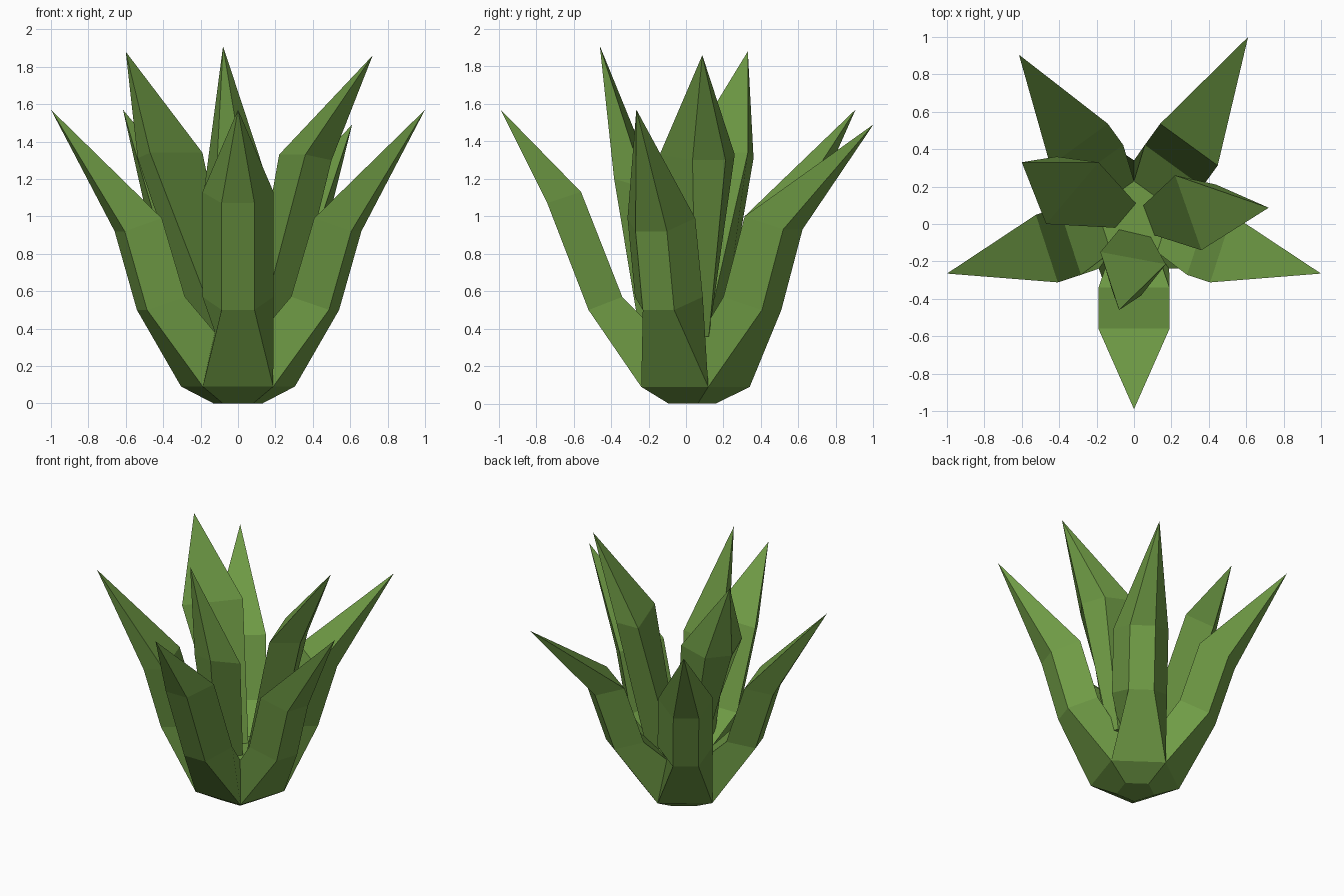
import bpy, bmesh, math
from mathutils import Vector

if "Cube" in bpy.data.objects:
    bpy.data.objects.remove(bpy.data.objects["Cube"])

CY = 0.02  # rosette centre in y

green = bpy.data.materials.new("leaf_green")
green.diffuse_color = (0.16, 0.33, 0.06, 1)
green.use_nodes = True
green.node_tree.nodes["Principled BSDF"].inputs["Base Color"].default_value = green.diffuse_color


def finish(bm, name):
    bmesh.ops.remove_doubles(bm, verts=bm.verts, dist=0.0005)
    bmesh.ops.recalc_face_normals(bm, faces=bm.faces)
    mesh = bpy.data.meshes.new(name)
    bm.to_mesh(mesh)
    bm.free()
    mesh.materials.append(green)
    bpy.context.collection.objects.link(bpy.data.objects.new(name, mesh))


def bridge(bm, a, b):
    for i in range(4):
        bm.faces.new((a[i], a[(i + 1) % 4], b[(i + 1) % 4], b[i]))


def taper(bm, ring, tip):
    for i in range(4):
        bm.faces.new((ring[i], ring[(i + 1) % 4], tip))


def polar(deg, r, z, side=0.0):
    a = math.radians(deg)
    return Vector((r * math.cos(a) - side * math.sin(a),
                   CY + r * math.sin(a) + side * math.cos(a), z))


# Rosette: five-sided base with an outer leaf growing from each side
bm = bmesh.new()
V = bm.verts.new
corner = lambda k, r, z: V(polar(-126 + 72 * k, r, z))
foot = [corner(k, 0.138, 0) for k in range(5)]
rim = [corner(k, 0.32, 0.09) for k in range(5)]
valley = [corner(k, 0.21, 0.38) for k in range(5)]
bm.faces.new(foot)
bm.faces.new(valley)
# per leaf: outer radius/height, inner radius/height of upper ring, tip
leaves = [((0.76, 1.07), (0.58, 1.13), (0, -0.99, 1.57)),
          ((0.665, 0.92), (0.49, 0.99), (1.0, -0.265, 1.57)),
          ((0.68, 0.93), (0.50, 1.0), (0.61, 1.0, 1.49)),
          ((0.68, 0.93), (0.50, 1.0), (-0.615, 0.905, 1.57)),
          ((0.665, 0.92), (0.49, 0.99), (-1.0, -0.265, 1.57))]
for k, (out, inn, tip) in enumerate(leaves):
    n = (k + 1) % 5
    deg = -90 + 72 * k

    def ring(o, i):
        return [V(polar(deg, *o, -0.088)), V(polar(deg, *o, 0.088)),
                V(polar(deg, *i, 0.19)), V(polar(deg, *i, -0.19))]
    root = [rim[k], rim[n], valley[n], valley[k]]
    low, high = ring((0.54, 0.50), (0.36, 0.57)), ring(out, inn)
    bm.faces.new((foot[k], foot[n], rim[n], rim[k]))
    bridge(bm, root, low)
    bridge(bm, low, high)
    taper(bm, high, V(tip))
finish(bm, "outer_leaf_rosette")


# Inner leaves: wide inner edge, narrow outer edge, pointed tip
def inner_leaf(name, base, top, z_in, z_out, tip):
    bm = bmesh.new()

    def ring(edge, zi, zo):
        a, b = (Vector(p) for p in edge)
        mid, d = (a + b) / 2, b - a
        n = Vector((d.y, -d.x)).normalized() * 0.19
        if n.dot(Vector(tip[:2])) < 0:
            n = -n
        pts = [(a, zi), (b, zi), (mid + n + d * 0.22, zo), (mid + n - d * 0.22, zo)]
        return [bm.verts.new((p.x, p.y, z)) for p, z in pts]
    low, high = ring(base, 0.38, 0.36), ring(top, z_in, z_out)
    bm.faces.new(low)
    bridge(bm, low, high)
    taper(bm, high, bm.verts.new(tip))
    finish(bm, name)


inner_leaf("inner_leaf_right", ((0.05, 0.10), (0.11, -0.06)),
           ((0.22, 0.26), (0.36, -0.14)), 1.33, 1.30, (0.72, 0.087, 1.86))
inner_leaf("inner_leaf_left", ((0.01, 0.11), (-0.10, -0.02)),
           ((-0.19, 0.33), (-0.47, 0.0)), 1.34, 1.31, (-0.60, 0.33, 1.88))
inner_leaf("inner_leaf_front", ((-0.08, -0.03), (0.09, -0.07)),
           ((-0.18, -0.15), (0.17, -0.215)), 1.15, 1.20, (-0.08, -0.46, 1.91))
